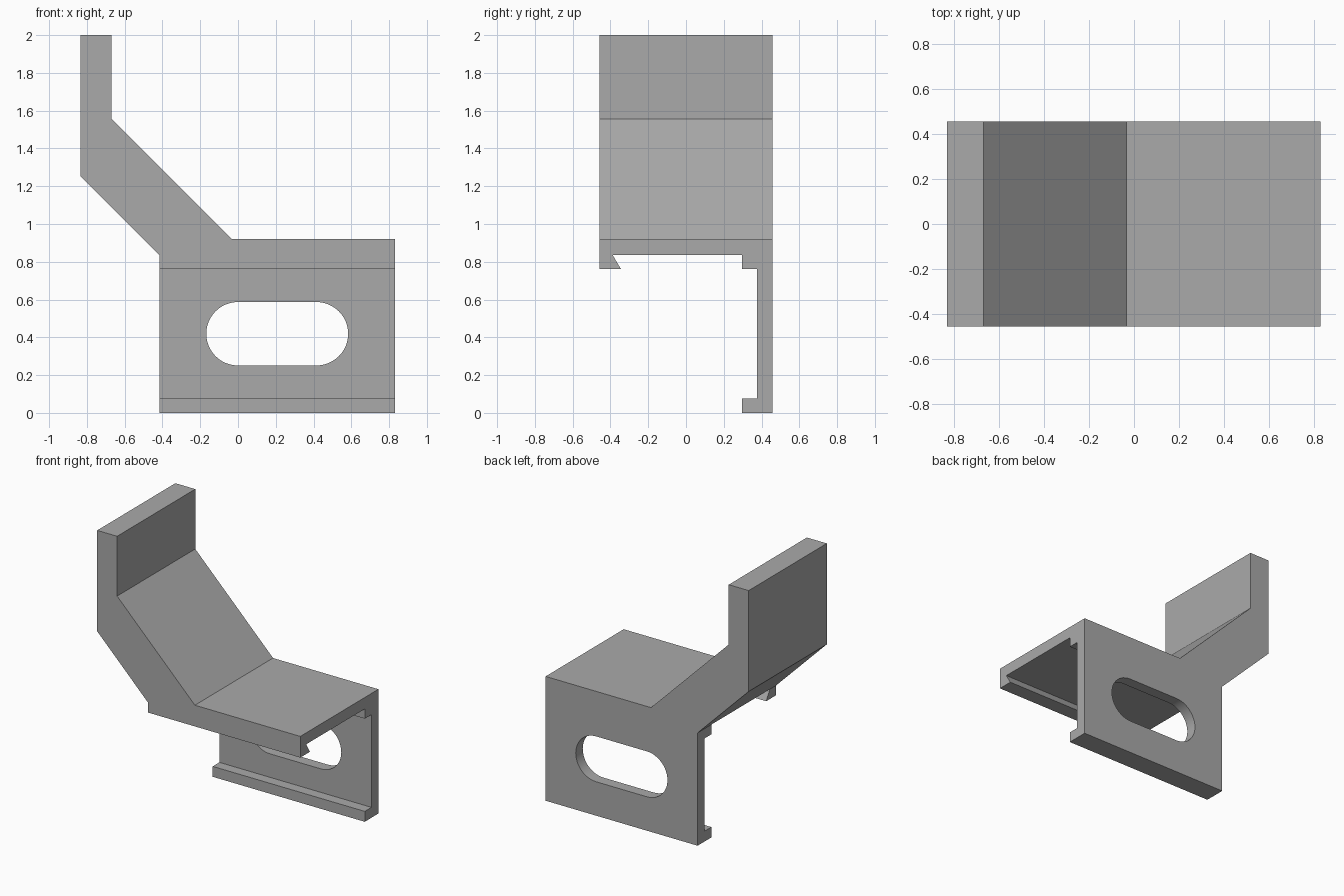
import bpy
import math

cube = bpy.data.objects.get("Cube")
if cube:
    bpy.data.objects.remove(cube, do_unlink=True)

grey = bpy.data.materials.new("mid grey")
grey.use_nodes = True
grey.diffuse_color = (0.4, 0.4, 0.4, 1)
grey.node_tree.nodes["Principled BSDF"].inputs["Base Color"].default_value = (0.4, 0.4, 0.4, 1)


def prism(name, profile, axis, start, end):
    """Extrude a closed profile along x (profile is y, z) or along y (profile is x, z)."""
    def place(p, t):
        return (t, p[0], p[1]) if axis == "x" else (p[0], t, p[1])

    n = len(profile)
    verts = [place(p, t) for t in (start, end) for p in profile]
    faces = [list(range(n)), list(range(2 * n - 1, n - 1, -1))]
    faces += [[(i + 1) % n, i, n + i, n + (i + 1) % n] for i in range(n)]
    # Orient every face outward from the signed area of the profile
    area = sum(profile[i - 1][0] * profile[i][1] - profile[i][0] * profile[i - 1][1] for i in range(n))
    if (area > 0) == (axis == "x"):
        faces = [f[::-1] for f in faces]
    mesh = bpy.data.meshes.new(name)
    mesh.from_pydata(verts, [], faces)
    mesh.materials.append(grey)
    obj = bpy.data.objects.new(name, mesh)
    bpy.context.collection.objects.link(obj)
    return obj


def combine(target, other, operation):
    mod = target.modifiers.new(other.name, "BOOLEAN")
    mod.operation = operation
    mod.solver = "EXACT"
    mod.object = other
    bpy.context.view_layer.objects.active = target
    bpy.ops.object.modifier_apply(modifier=mod.name)
    bpy.data.objects.remove(other, do_unlink=True)


LEFT, RIGHT = 0.83, -0.415
DEPTH = 0.457

# Channel: top shelf with hooked front lip, back wall with upper and lower ribs
bracket = prism("bracket", [
    (-DEPTH, 0.92), (-DEPTH, 0.763), (-0.345, 0.763), (-0.388, 0.835),
    (0.297, 0.835), (0.297, 0.763), (0.375, 0.763), (0.375, 0.077),
    (0.297, 0.077), (0.297, 0), (DEPTH, 0), (DEPTH, 0.92)], "x", RIGHT, LEFT)

# Bent arm rising from the shelf
arm = prism("arm", [
    (-0.833, 2), (-0.833, 1.253), (RIGHT, 0.835), (-0.033, 0.92),
    (-0.67, 1.557), (-0.67, 2)], "y", -DEPTH, DEPTH)
combine(bracket, arm, "UNION")

# Rounded slot through the back wall
SEGMENTS = 24
slot_profile = []
for centre_x, first in ((0.415, -90), (0, 90)):
    for i in range(SEGMENTS + 1):
        a = math.radians(first + 180 * i / SEGMENTS)
        slot_profile.append((centre_x + 0.168 * math.cos(a), 0.419 + 0.168 * math.sin(a)))
slot = prism("slot_cutter", slot_profile, "y", 0.2, 0.6)
slot.hide_render = True
combine(bracket, slot, "DIFFERENCE")

# Smooth slot ends, crisp edges elsewhere
bpy.ops.object.select_all(action="DESELECT")
bracket.select_set(True)
bpy.context.view_layer.objects.active = bracket
bpy.ops.object.shade_smooth_by_angle(angle=math.radians(30))
